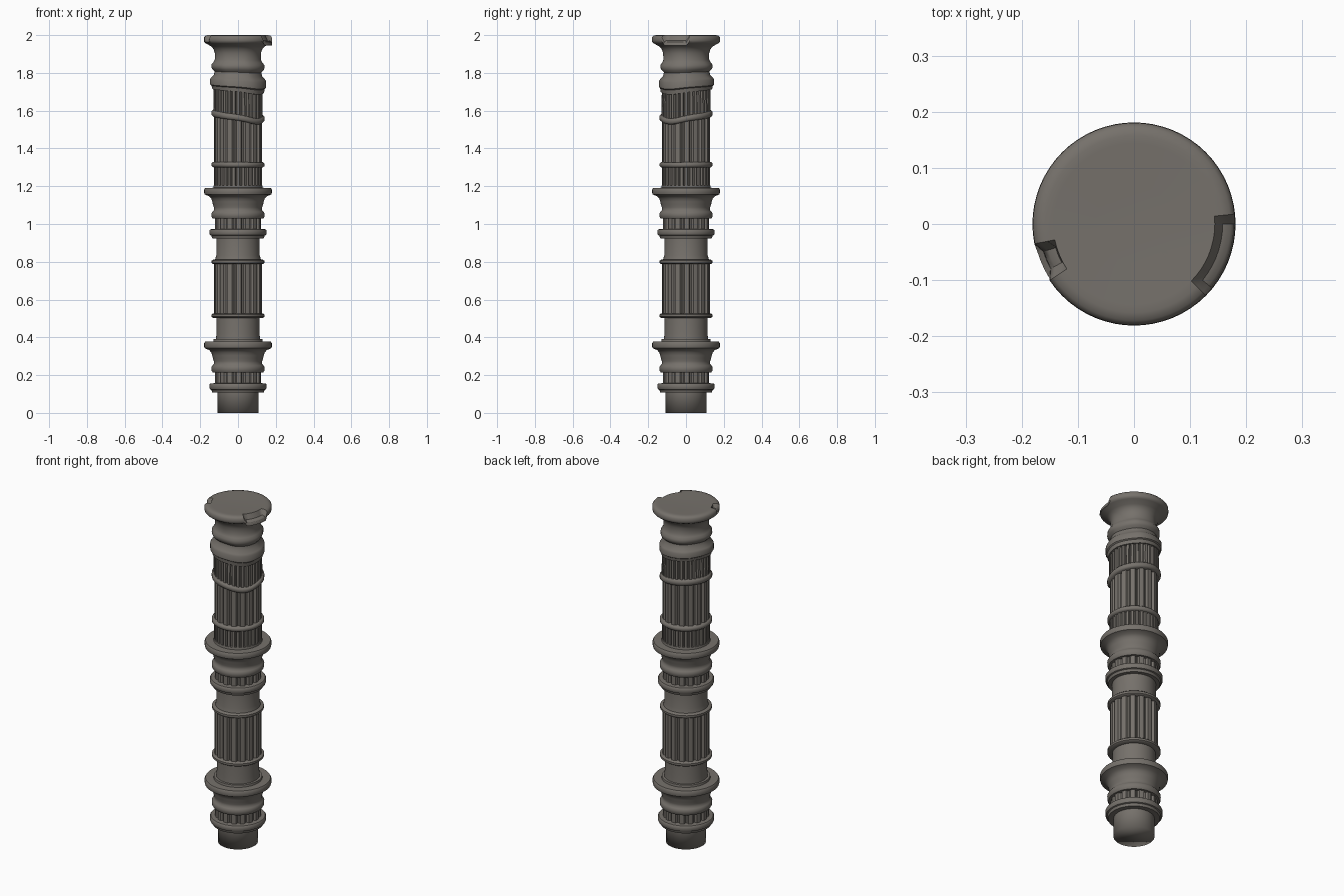
import bpy, bmesh, math

if "Cube" in bpy.data.objects:
    bpy.data.objects.remove(bpy.data.objects["Cube"])

stone = bpy.data.materials.new("warm grey stone")
stone.diffuse_color = (0.18, 0.165, 0.147, 1)
stone.use_nodes = True
stone.node_tree.nodes["Principled BSDF"].inputs["Base Color"].default_value = stone.diffuse_color


def settle(r, a, z):
    """Sag of the worn upper half, plus the two chips in the top rim."""
    lean = math.cos(a - math.radians(-38))
    # strength of the sag by height, strongest at the tilted band
    if z > 1.2:
        w = math.exp(-((z - 1.60) / 0.16) ** 2) * min(1, (z - 1.2) / 0.1)
        z -= w * (0.017 * lean + 0.016 * max(0, lean) ** 6 - 0.003)
    if 1.62 < z < 1.94:
        w = math.sin(math.pi * (z - 1.62) / 0.32)
        r -= 0.007 * w * max(0, math.sin(3 * a + 7 * z))
    if z > 1.965 and r > 0.145:
        deg = math.degrees(a)
        deg = deg - 360 if deg > 180 else deg
        if -42 < deg < 2:
            z -= 0.028
        elif -165 < deg < -150:
            z -= 0.02
            r -= 0.012
    return r * math.cos(a), r * math.sin(a), z


def build(name, rows, sides, angle=35, groove=None, bottom=False, top=False):
    """Turn rows of (radius, height); groove(i) lowers the radius of side i."""
    bm = bmesh.new()
    loops = []
    for r, z in rows:
        loop = []
        for i in range(sides):
            rr = r - (groove(i) if groove else 0)
            loop.append(bm.verts.new(settle(rr, 2 * math.pi * i / sides, z)))
        loops.append(loop)
    for a, b in zip(loops, loops[1:]):
        for i in range(sides):
            j = (i + 1) % sides
            bm.faces.new((a[i], a[j], b[j], b[i]))
    if bottom:
        bm.faces.new(loops[0][::-1])
    if top:
        bm.faces.new(loops[-1])
    me = bpy.data.meshes.new(name)
    bm.to_mesh(me)
    bm.free()
    ob = bpy.data.objects.new(name, me)
    bpy.context.collection.objects.link(ob)
    me.materials.append(stone)
    bpy.ops.object.select_all(action='DESELECT')
    ob.select_set(True)
    bpy.context.view_layer.objects.active = ob
    if angle:
        bpy.ops.object.shade_smooth_by_angle(angle=math.radians(angle))
    else:
        bpy.ops.object.shade_smooth()
    return ob


def fluted(name, r, z0, z1, count, depth, wide=2):
    """Band of ribs with carved grooves between them."""
    n = 6

    def groove(i):
        return depth if (i + 3) % n < wide else 0
    steps = 8
    rows = [(r, z0 + (z1 - z0) * k / steps) for k in range(steps + 1)]
    build(name, rows, count * n, 35, groove)


def band(name, z0, z1, r, core=0.108):
    """Rounded ring round the shaft."""
    h = z1 - z0
    build(name, [(core, z0), (r - 0.008, z0), (r, z0 + 0.25 * h),
                 (r, z0 + 0.75 * h), (r - 0.008, z1), (core, z1)], 48, 50)


def collar(name, z):
    """Thick ring with a smaller step under it."""
    build(name, [(0.10, z), (0.136, z), (0.141, z + 0.014), (0.148, z + 0.017),
                 (0.151, z + 0.025), (0.151, z + 0.042), (0.146, z + 0.048),
                 (0.108, z + 0.050)], 48, 45)


def capital(name, z):
    """Bead, waisted neck and wide flaring rim; z is the bead's underside."""
    build(name, [(0.108, z), (0.134, z), (0.140, z + 0.01), (0.141, z + 0.028),
                 (0.135, z + 0.037), (0.128, z + 0.045), (0.128, z + 0.06),
                 (0.133, z + 0.075), (0.136, z + 0.09), (0.141, z + 0.105),
                 (0.152, z + 0.118), (0.170, z + 0.126), (0.177, z + 0.129),
                 (0.179, z + 0.137), (0.179, z + 0.155), (0.174, z + 0.163),
                 (0.131, z + 0.164), (0.129, z + 0.176), (0.10, z + 0.178)], 48, 45)


# plug at the foot
build("foot_plug", [(0.108, 0), (0.108, 0.115)], 40, 0, bottom=True)

# lower stage
collar("foot_collar", 0.108)
fluted("foot_flutes", 0.123, 0.155, 0.222, 16, 0.012)
capital("foot_capital", 0.214)
build("lower_plain_shaft", [(0.117, 0.385), (0.114, 0.42), (0.114, 0.51)], 48)
band("lower_shaft_band", 0.503, 0.527, 0.140)
fluted("lower_fluted_shaft", 0.126, 0.525, 0.795, 16, 0.013)
band("middle_shaft_band", 0.787, 0.812, 0.139)
build("middle_plain_shaft", [(0.122, 0.808), (0.115, 0.835), (0.115, 0.935)], 48)

# middle stage
collar("middle_collar", 0.924)
fluted("middle_flutes", 0.123, 0.972, 1.038, 16, 0.012)
capital("middle_capital", 1.028)
fluted("lower_fine_flutes", 0.128, 1.195, 1.31, 32, 0.011)
band("upper_shaft_band", 1.300, 1.328, 0.140)
fluted("upper_fluted_shaft", 0.126, 1.325, 1.57, 16, 0.013)
band("tilted_band", 1.555, 1.588, 0.141)
fluted("upper_fine_flutes", 0.131, 1.582, 1.712, 32, 0.011)

# crown with worn rings and chipped rim
build("crown", [(0.11, 1.705), (0.138, 1.705), (0.142, 1.725), (0.149, 1.73),
                (0.149, 1.76), (0.143, 1.77), (0.128, 1.785), (0.124, 1.805),
                (0.136, 1.817), (0.141, 1.828), (0.140, 1.843), (0.131, 1.855),
                (0.123, 1.87), (0.123, 1.905), (0.129, 1.925), (0.142, 1.94),
                (0.170, 1.956), (0.179, 1.963), (0.181, 1.972), (0.180, 1.988),
                (0.172, 1.997), (0.158, 2.0), (0.144, 2.0), (0.07, 1.997)],
      64, 40, top=True)
